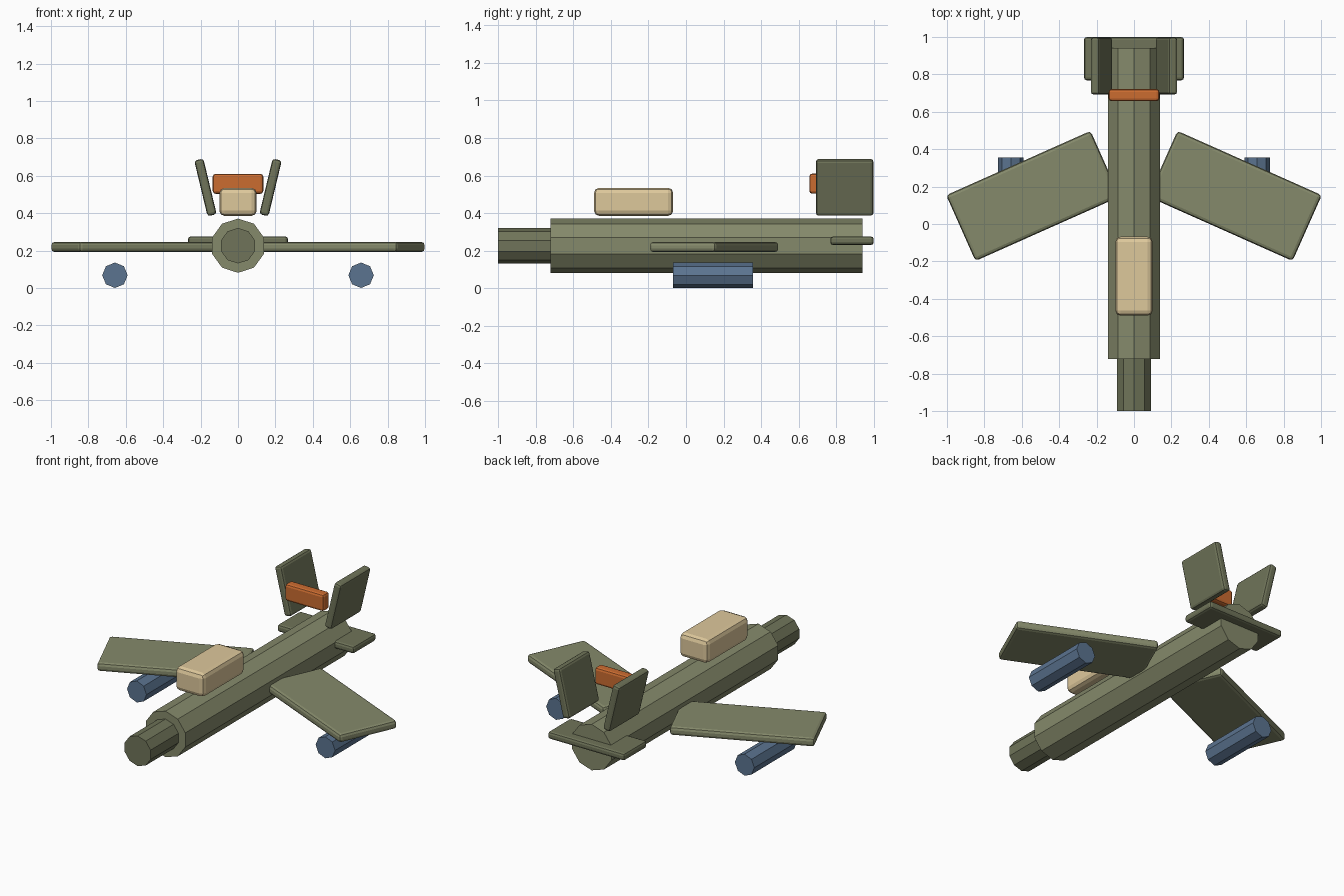
import bpy
from math import radians

if "Cube" in bpy.data.objects:
    bpy.data.objects.remove(bpy.data.objects["Cube"])


def material(name, rgb):
    m = bpy.data.materials.new(name)
    m.diffuse_color = (*rgb, 1)
    m.use_nodes = True
    m.node_tree.nodes["Principled BSDF"].inputs["Base Color"].default_value = m.diffuse_color
    return m


OLIVE = material("olive", (0.235, 0.254, 0.147))
DARK = material("dark_olive", (0.16, 0.175, 0.10))
TAN = material("tan", (0.73, 0.58, 0.33))
ORANGE = material("orange", (0.60, 0.15, 0.03))
BLUE = material("blue", (0.105, 0.175, 0.28))


def box(name, loc, size, mat, bevel, rot=(0, 0, 0)):
    """Block with softly rounded edges."""
    bpy.ops.mesh.primitive_cube_add(size=1, location=loc, rotation=rot)
    ob = bpy.context.object
    ob.name = name
    ob.scale = size
    bpy.ops.object.transform_apply(location=False, rotation=False, scale=True)
    ob.data.materials.append(mat)
    mod = ob.modifiers.new("round", 'BEVEL')
    mod.width = bevel
    mod.segments = 2
    return ob


def tube(name, x, z, y0, y1, radius, sides, mat):
    """Faceted cylinder along y with a corner pointing up."""
    bpy.ops.mesh.primitive_cylinder_add(
        vertices=sides, radius=radius, depth=y1 - y0,
        location=(x, (y0 + y1) / 2, z), rotation=(radians(90), 0, 0))
    ob = bpy.context.object
    ob.name = name
    ob.data.materials.append(mat)
    return ob


# Body and nose
tube("fuselage", 0, 0.226, -0.722, 0.94, 0.145, 10, OLIVE)
tube("nose", 0, 0.226, -1.0, -0.70, 0.095, 10, DARK)

# Canopy, tail plane and the bar between the fins
box("canopy", (0, -0.279, 0.46), (0.20, 0.422, 0.15), TAN, 0.028)
box("tail_plane", (0, 0.884, 0.253), (0.535, 0.231, 0.046), DARK, 0.015)
box("tail_bar", (0, 0.689, 0.557), (0.27, 0.064, 0.107), ORANGE, 0.015)

# Mirrored wings, pods and leaning fins
for side, s in (("right", 1), ("left", -1)):
    box(side + "_wing", (s * 0.54, 0.15, 0.2195), (0.845, 0.385, 0.054),
        OLIVE, 0.018, (0, 0, radians(-24 * s)))
    tube(side + "_pod", s * 0.658, 0.068, -0.069, 0.356, 0.068, 8, BLUE)
    box(side + "_fin", (s * 0.174, 0.845, 0.5375), (0.05, 0.306, 0.306),
        DARK, 0.015, (0, radians(13.5 * s), 0))
